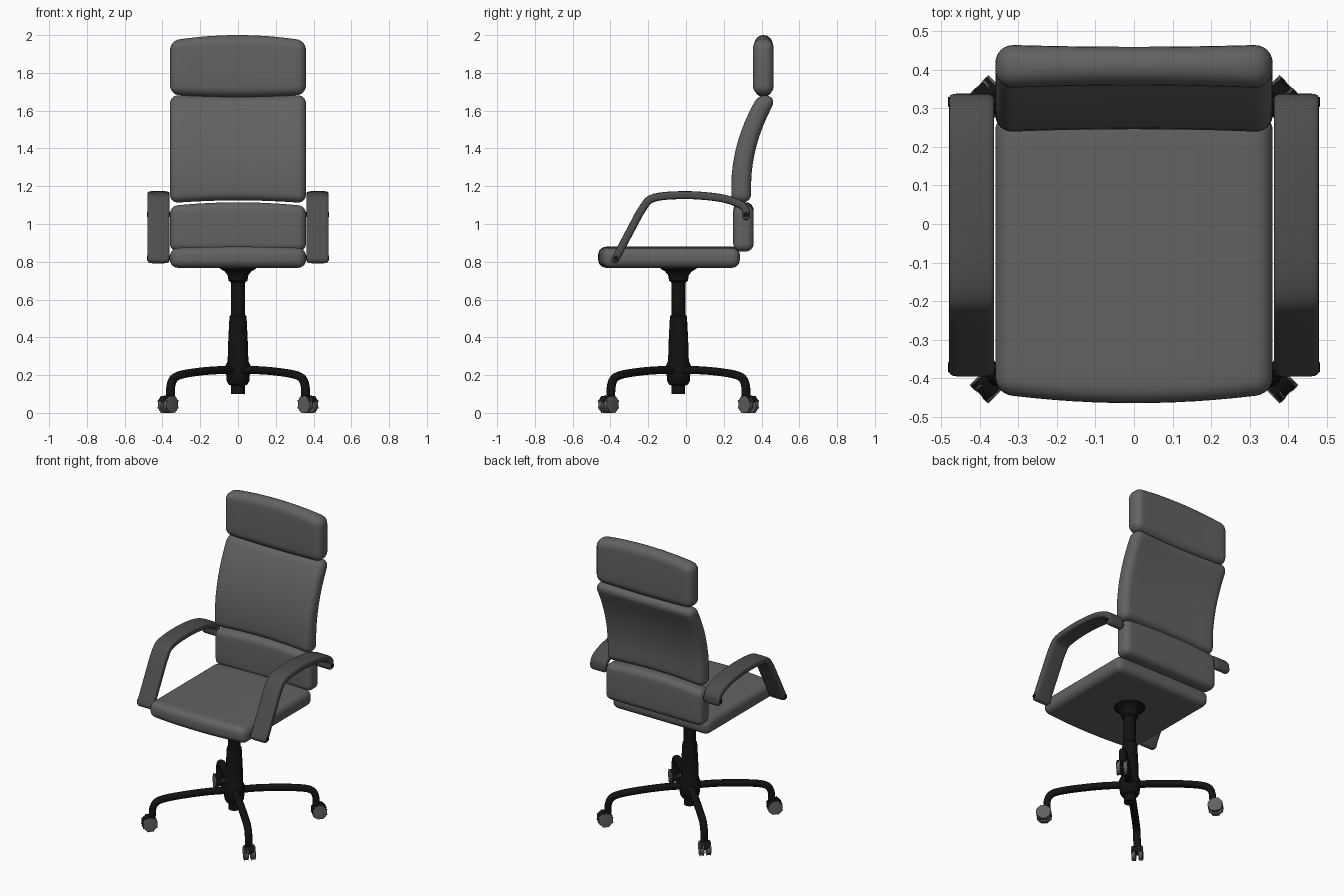
import bpy, bmesh, math
from mathutils import Vector, Matrix

if "Cube" in bpy.data.objects:
    bpy.data.objects.remove(bpy.data.objects["Cube"])


def material(name, r, g, b):
    m = bpy.data.materials.new(name)
    m.diffuse_color = (r, g, b, 1)
    m.use_nodes = True
    m.node_tree.nodes["Principled BSDF"].inputs["Base Color"].default_value = m.diffuse_color
    return m


FABRIC = material("fabric_grey", 0.125, 0.122, 0.117)
ARM = material("arm_grey", 0.075, 0.075, 0.075)
BLACK = material("black", 0.006, 0.006, 0.006)
WHEEL = material("wheel_grey", 0.12, 0.12, 0.12)
BASE = Vector((0, -0.04, 0))


def finish(bm, name, mat, matrix=None):
    bmesh.ops.remove_doubles(bm, verts=bm.verts, dist=1e-5)
    bmesh.ops.recalc_face_normals(bm, faces=bm.faces)
    if matrix:
        bm.transform(matrix)
    me = bpy.data.meshes.new(name)
    bm.to_mesh(me)
    bm.free()
    me.materials.append(mat)
    ob = bpy.data.objects.new(name, me)
    bpy.context.collection.objects.link(ob)
    return ob


def cushion(name, lo, hi, radius, deform):
    """Rounded box between two corners, sliced into loops and then bent."""
    lo, hi = Vector(lo), Vector(hi)
    bm = bmesh.new()
    bmesh.ops.create_cube(bm, size=1)
    for v in bm.verts:
        v.co = Vector([(a + b) / 2 + c * (b - a) for a, b, c in zip(lo, hi, v.co)])
    bmesh.ops.bevel(bm, geom=bm.edges[:], offset=radius, segments=6,
                    profile=0.5, affect='EDGES')
    for axis in range(3):
        n = Vector((0, 0, 0))
        n[axis] = 1
        a, b = lo[axis] + radius, hi[axis] - radius
        cuts = max(1, int((b - a) / 0.05))
        for i in range(1, cuts):
            bmesh.ops.bisect_plane(bm, geom=bm.verts[:] + bm.edges[:] + bm.faces[:],
                                   plane_co=n * (a + (b - a) * i / cuts), plane_no=n)
    for v in bm.verts:
        v.co = deform(v.co.copy())
    return finish(bm, name, FABRIC)


def arch(x):
    return 1 - (x / 0.36) ** 2


def seat_shape(p):
    k = (p.x / 0.36) ** 2
    if p.y < 0:
        p.y -= 0.025 * arch(p.x) * -p.y / 0.44
    if p.z > 0.82:
        p.z -= 0.008 * k
    return p


def lower_shape(p):
    p.z += 0.02 * arch(p.x) * (p.z - 0.86) / 0.24
    return p


def mid_shape(p):
    t = (p.z - 1.11) / 0.57
    a = arch(p.x)
    p.y += (0.008 if p.y < 0 else -0.006) * a
    p.z += a * (0.015 * (1 - t) - 0.008 * t)
    d = max(0, p.z - 1.2)
    slope = 1.24 * d
    off = p.y
    p.y = 0.292 + 0.62 * d * d + off / math.sqrt(1 + slope ** 2)
    p.z -= off * slope / (1 + slope ** 2) * 0.6
    return p


def head_shape(p):
    t = (p.z - 1.685) / 0.285
    a = arch(p.x)
    p.y += (0.008 if p.y < 0.41 else -0.006) * a
    p.z += a * (0.03 * t - 0.012 * (1 - t))
    return p


# Upholstered cushions
cushion("seat", (-0.36, -0.44, 0.768), (0.36, 0.285, 0.88), 0.042, seat_shape)
cushion("lower_back_cushion", (-0.36, 0.25, 0.855), (0.36, 0.358, 1.095), 0.04, lower_shape)
cushion("middle_back_cushion", (-0.36, -0.054, 1.11), (0.36, 0.054, 1.68), 0.045, mid_shape)
cushion("headrest", (-0.36, 0.352, 1.685), (0.36, 0.466, 1.97), 0.048, head_shape)


def smooth_path(pts, steps=5):
    """Catmull-Rom samples through 2D points."""
    p = [Vector(q) for q in pts]
    p = [2 * p[0] - p[1]] + p + [2 * p[-1] - p[-2]]
    out = []
    for i in range(1, len(p) - 2):
        a, b, c, d = p[i - 1:i + 3]
        for s in range(steps):
            t = s / steps
            out.append(0.5 * (2 * b + (c - a) * t + (2 * a - 5 * b + 4 * c - d) * t * t
                              + (3 * b - a - 3 * c + d) * t ** 3))
    return out + [p[-2]]


def sweep(name, pts, width, thick, power, mat, matrix):
    """Sweep a superellipse (width along Y) along a path in the XZ plane, rounded ends."""
    path = smooth_path(pts)
    tans = [(path[min(i + 1, len(path) - 1)] - path[max(i - 1, 0)]).normalized()
            for i in range(len(path))]
    stations = [(c, t, 0) for c, t in zip(path, tans)]
    r = thick / 2
    for k in (30, 60, 80):
        s, inset = math.sin(math.radians(k)) * r, (1 - math.cos(math.radians(k))) * r
        stations.insert(0, (path[0] - tans[0] * s, tans[0], inset))
        stations.append((path[-1] + tans[-1] * s, tans[-1], inset))
    bm = bmesh.new()
    rings, n = [], 24
    for c, t, inset in stations:
        ring = []
        for i in range(n):
            a = 2 * math.pi * i / n
            ca, sa = math.cos(a), math.sin(a)
            u = math.copysign(abs(ca) ** (2 / power), ca) * (width / 2 - inset)
            w = math.copysign(abs(sa) ** (2 / power), sa) * (thick / 2 - inset)
            ring.append(bm.verts.new((c.x - t.y * w, u, c.y + t.x * w)))
        rings.append(ring)
    for a, b in zip(rings, rings[1:]):
        for i in range(n):
            bm.faces.new((a[i], a[(i + 1) % n], b[(i + 1) % n], b[i]))
    bm.faces.new(rings[0])
    bm.faces.new(rings[-1])
    return finish(bm, name, mat, matrix)


def cylinder(name, radius, depth, mat, matrix, half=False):
    bm = bmesh.new()
    bmesh.ops.create_cone(bm, cap_ends=True, segments=32, radius1=radius,
                          radius2=radius, depth=depth)
    bm.transform(Matrix.Rotation(math.pi / 2, 4, 'X'))
    if half:
        r = bmesh.ops.bisect_plane(bm, geom=bm.verts[:] + bm.edges[:] + bm.faces[:],
                                   plane_co=(0, 0, 0), plane_no=(-0.35, 0, 1),
                                   clear_inner=True)
        bmesh.ops.holes_fill(bm, edges=[e for e in bm.edges if e.is_boundary])
    else:
        rim = [e for e in bm.edges if abs(e.verts[0].co.y - e.verts[1].co.y) < 1e-6]
        bmesh.ops.bevel(bm, geom=rim, offset=radius * 0.12, segments=2,
                        profile=0.5, affect='EDGES')
    return finish(bm, name, mat, matrix)


# Armrests with the bolts that hold them
ARM_PATH = [(-0.375, 0.813), (-0.30, 0.955), (-0.225, 1.09), (-0.165, 1.14), (0, 1.153),
            (0.17, 1.14), (0.27, 1.112), (0.312, 1.082), (0.318, 1.04)]
QUARTER = Matrix.Rotation(math.pi / 2, 4, 'Z')
for side, sx in (("left", -1), ("right", 1)):
    sweep("armrest_" + side, ARM_PATH, 0.117, 0.042, 5, ARM,
          Matrix.Translation((sx * 0.4215, 0, 0)) @ QUARTER)
    for end, y, z in (("front", -0.372, 0.82), ("rear", 0.317, 1.05)):
        cylinder(f"arm_bolt_{end}_{side}", 0.013, 0.144, BLACK,
                 Matrix.Translation((sx * 0.411, y, z)) @ QUARTER)

# Turned centre column
PROFILE = [(0, .10), (.036, .10), (.036, .145), (.05, .15), (.06, .17), (.066, .25),
           (.055, .275), (.051, .40), (.045, .51), (.037, .52), (.037, .69), (.05, .70),
           (.055, .73), (.072, .75), (.095, .763), (.095, .78), (0, .78)]
bm = bmesh.new()
vs = [bm.verts.new((r, 0, z)) for r, z in PROFILE]
es = [bm.edges.new(p) for p in zip(vs, vs[1:])]
bmesh.ops.spin(bm, geom=vs + es, cent=(0, 0, 0), axis=(0, 0, 1),
               angle=2 * math.pi, steps=32)
finish(bm, "centre_column", BLACK, Matrix.Translation(BASE))

# Four diagonal legs, each with a twin-wheel caster
LEG_PATH = [(0.03, 0.225), (0.15, 0.226), (0.29, 0.218), (0.42, 0.203), (0.48, 0.182),
            (0.503, 0.14), (0.507, 0.075)]
for i in range(4):
    m = Matrix.Translation(BASE) @ Matrix.Rotation(math.radians(45 + 90 * i), 4, 'Z')
    sweep(f"leg_{i + 1}", LEG_PATH, 0.046, 0.042, 2.4, BLACK, m)
    hub = m @ Matrix.Translation((0.524, 0, 0.045))
    cylinder(f"caster_hood_{i + 1}", 0.046, 0.058, BLACK, hub, half=True)
    cylinder(f"caster_axle_{i + 1}", 0.012, 0.05, BLACK, hub)
    for j, s in enumerate((-1, 1)):
        cylinder(f"caster_wheel_{i + 1}_{j + 1}", 0.045, 0.025, WHEEL,
                 hub @ Matrix.Translation((0, s * 0.0215, 0)))

# Smooth shading with sharp creases kept
for ob in bpy.context.collection.objects:
    ob.select_set(True)
    bpy.context.view_layer.objects.active = ob
bpy.ops.object.shade_smooth_by_angle(angle=math.radians(35))
